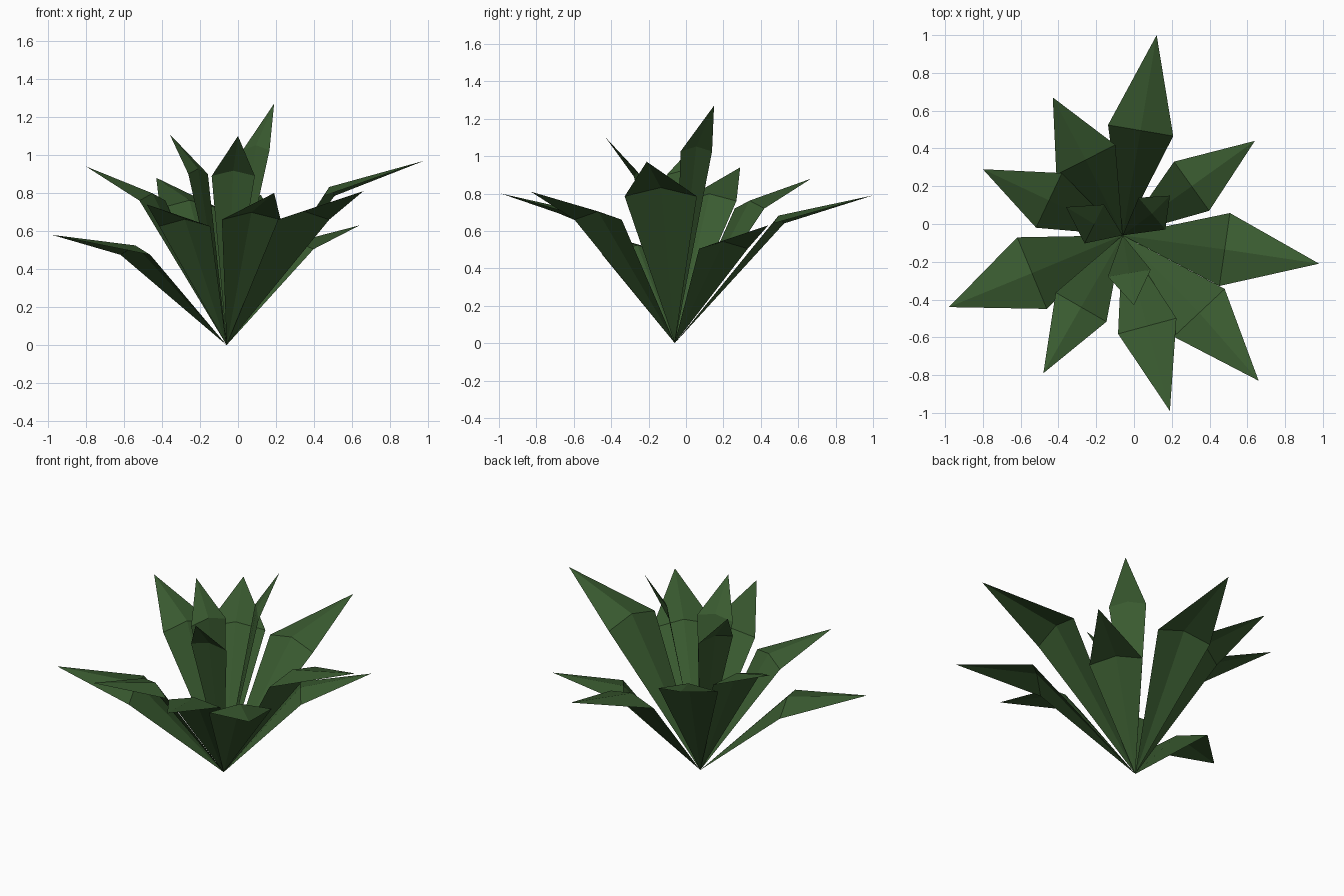
import bpy
from mathutils import Vector

# Single leaf colour
green = bpy.data.materials.new("leaf green")
green.diffuse_color = (0.042, 0.105, 0.030, 1)

ROOT = Vector((-0.06, -0.06, 0))


def leaf(name, tip, bend, width):
    """Folded leaf: from the root, widest at the bend, then out to the tip."""
    tip, bend = Vector(tip), Vector(bend)
    out = tip - ROOT
    side = Vector((-out.y, out.x, 0)).normalized() * width / 2
    ridge = bend + Vector((0, 0, 0.12 * width))
    verts = [ROOT, bend + side, ridge, bend - side, tip]
    faces = [(0, 2, 1), (0, 3, 2), (1, 2, 4), (2, 3, 4)]
    mesh = bpy.data.meshes.new(name)
    mesh.from_pydata(verts, [], faces)
    mesh.materials.append(green)
    obj = bpy.data.objects.new(name, mesh)
    bpy.context.collection.objects.link(obj)


# Outer ring: tip, centre of the bend, width
outer = [
    ((0.12, 1.00, 0.79), (0.035, 0.495, 0.64), 0.35),
    ((0.64, 0.44, 0.63), (0.305, 0.20, 0.505), 0.32),
    ((0.98, -0.21, 0.97), (0.48, -0.135, 0.785), 0.39),
    ((0.66, -0.83, 0.81), (0.345, -0.47, 0.66), 0.37),
    ((0.19, -0.99, 0.80), (0.07, -0.54, 0.66), 0.32),
    ((-0.48, -0.79, 0.74), (-0.28, -0.44, 0.625), 0.31),
    ((-0.98, -0.44, 0.58), (-0.54, -0.26, 0.475), 0.41),
    ((-0.80, 0.29, 0.94), (-0.45, 0.125, 0.76), 0.32),
    ((-0.43, 0.67, 0.88), (-0.255, 0.34, 0.72), 0.35),
]
# Upright inner leaves
inner = [
    ((0.00, -0.43, 1.10), (-0.025, -0.26, 0.89), 0.23),
    ((0.19, 0.15, 1.27), (0.095, 0.055, 1.025), 0.22),
    ((-0.36, 0.09, 1.11), (-0.21, 0.00, 0.90), 0.23),
]
for i, spec in enumerate(outer):
    leaf(f"outer_leaf_{i + 1}", *spec)
for i, spec in enumerate(inner):
    leaf(f"inner_leaf_{i + 1}", *spec)
